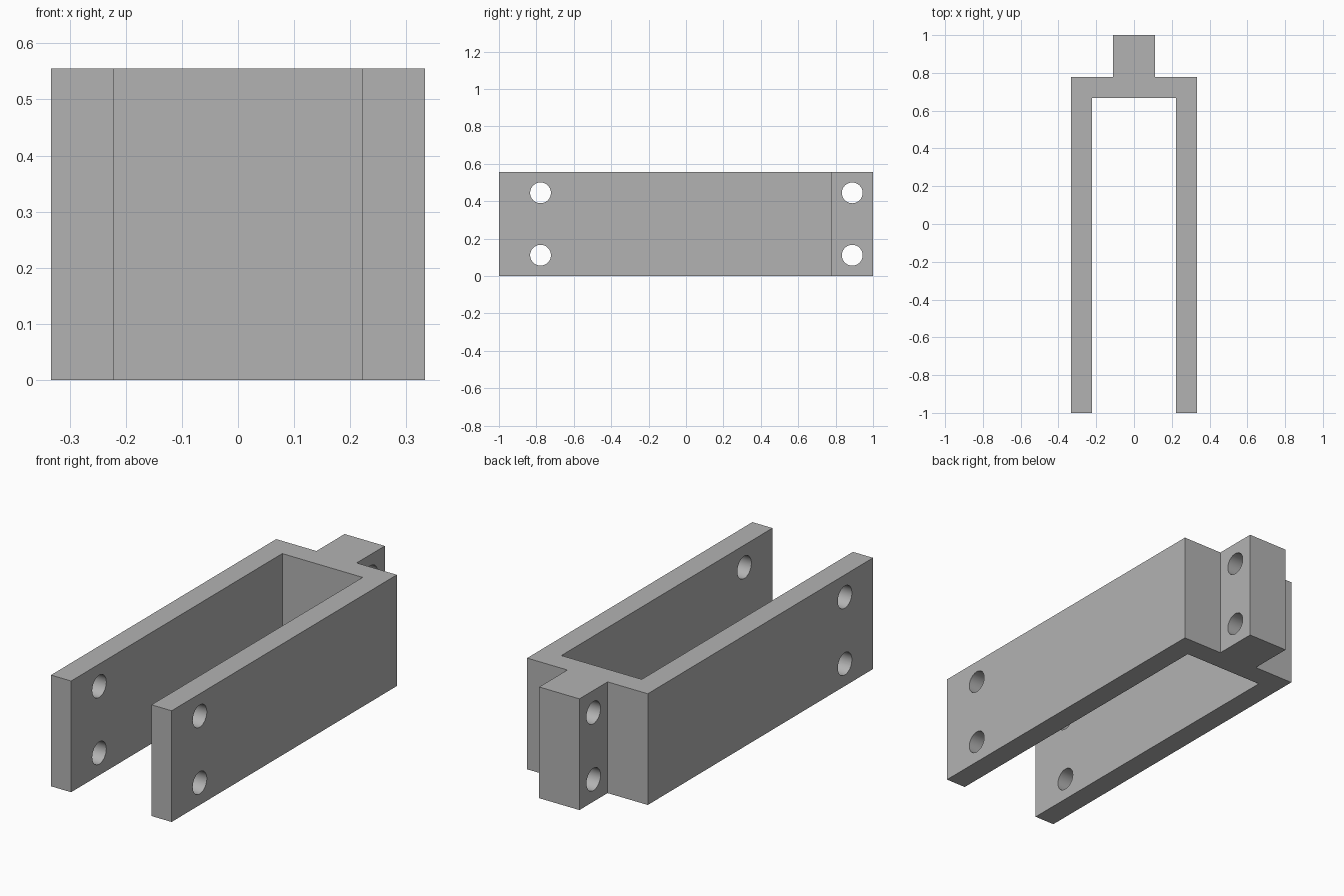
import bpy, bmesh, math

if "Cube" in bpy.data.objects:
    bpy.data.objects.remove(bpy.data.objects["Cube"], do_unlink=True)

U = 1 / 9            # design unit
HEIGHT = 5 * U
HOLE_RADIUS = 0.5 * U

grey = bpy.data.materials.new("plain grey")
grey.use_nodes = True
colour = (0.45, 0.45, 0.45, 1)
grey.diffuse_color = colour
grey.node_tree.nodes["Principled BSDF"].inputs["Base Color"].default_value = colour

# Fork bracket: half outline mirrored in x, then extruded upwards
half = [(2, 6), (2, -9), (3, -9), (3, 7), (1, 7), (1, 9)]
outline = half + [(-x, y) for x, y in reversed(half)]
bm = bmesh.new()
face = bm.faces.new([bm.verts.new((x * U, y * U, 0)) for x, y in outline])
extruded = bmesh.ops.extrude_face_region(bm, geom=[face])["geom"]
bmesh.ops.translate(bm, vec=(0, 0, HEIGHT),
                    verts=[g for g in extruded if isinstance(g, bmesh.types.BMVert)])
bmesh.ops.recalc_face_normals(bm, faces=bm.faces)
mesh = bpy.data.meshes.new("fork_bracket")
bm.to_mesh(mesh)
bm.free()
mesh.materials.append(grey)
bracket = bpy.data.objects.new("fork_bracket", mesh)
bpy.context.collection.objects.link(bracket)


# Bolt holes through both arms and the rear tab
def drill(y, z):
    bpy.ops.mesh.primitive_cylinder_add(vertices=48, radius=HOLE_RADIUS, depth=1,
                                        location=(0, y * U, z * U),
                                        rotation=(0, math.pi / 2, 0))
    cutter = bpy.context.object
    cutter.name = "hole_cutter"
    cutter.hide_render = True
    cutter.data.materials.append(grey)
    cut = bracket.modifiers.new("bolt hole", "BOOLEAN")
    cut.operation = "DIFFERENCE"
    cut.solver = "EXACT"
    cut.object = cutter
    bpy.context.view_layer.objects.active = bracket
    bpy.ops.object.modifier_apply(modifier=cut.name)
    bpy.data.objects.remove(cutter, do_unlink=True)


for y in (-7, 8):
    for z in (1, 4):
        drill(y, z)

# Smooth hole walls, sharp edges elsewhere
bpy.ops.object.select_all(action="DESELECT")
bracket.select_set(True)
bpy.context.view_layer.objects.active = bracket
bpy.ops.object.shade_smooth_by_angle(angle=math.radians(30))
